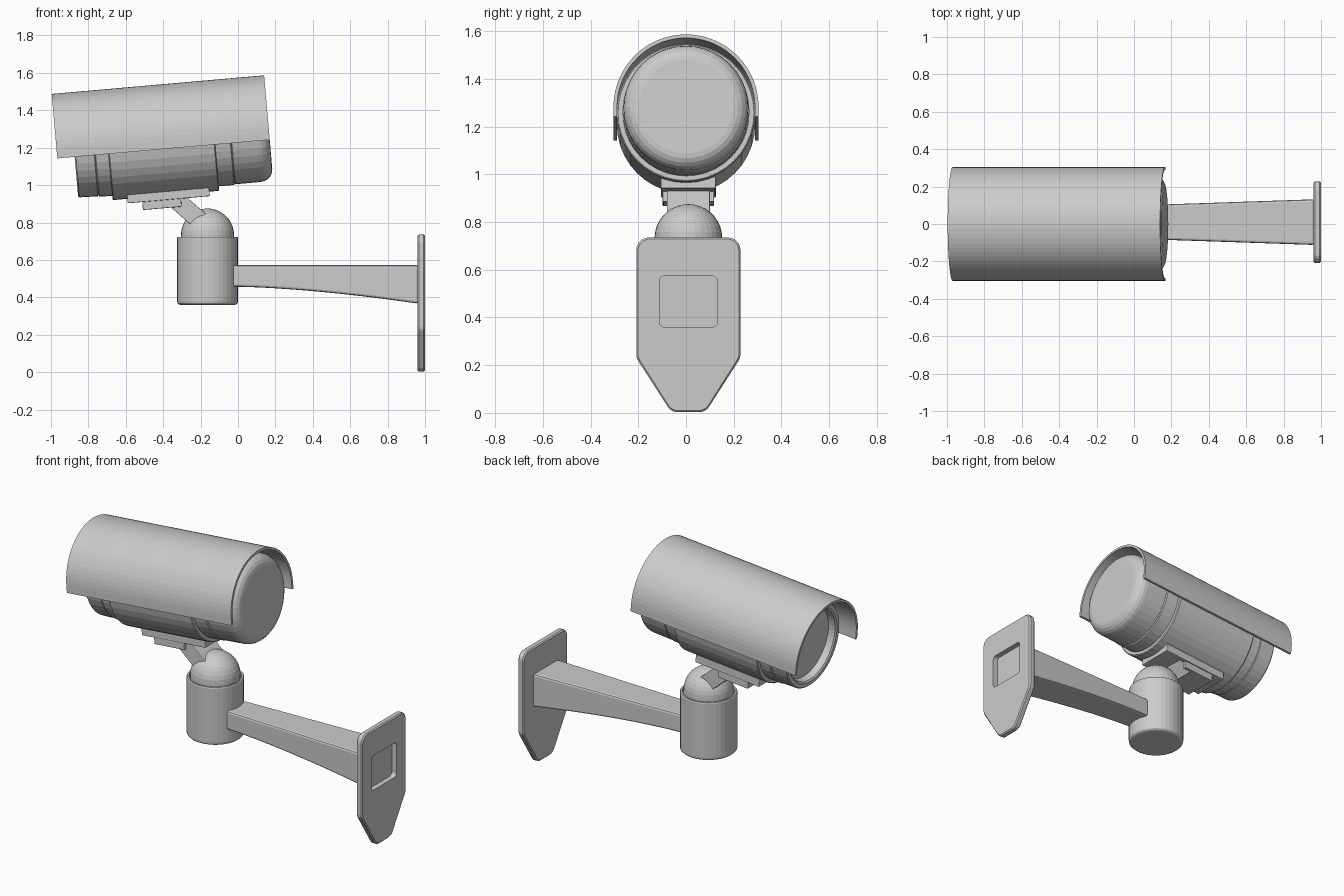
import bpy, bmesh, math
from mathutils import Matrix, Vector

if "Cube" in bpy.data.objects:
    bpy.data.objects.remove(bpy.data.objects["Cube"])

YC = 0.01                                   # centre line of the wall bracket
TILT = Matrix.Translation((0.166, 0, 1.284)) @ Matrix.Rotation(math.radians(-5), 4, 'Y')


def make(name, rings, matrix=Matrix(), bevel=0.0, segs=2):
    """Skin a list of equal-length closed loops and cap both ends."""
    bm = bmesh.new()
    loops = [[bm.verts.new(p) for p in ring] for ring in rings]
    n = len(loops[0])
    for a, b in zip(loops, loops[1:]):
        for i in range(n):
            j = (i + 1) % n
            bm.faces.new((a[i], a[j], b[j], b[i]))
    bm.faces.new(loops[0][::-1])
    bm.faces.new(loops[-1])
    bmesh.ops.recalc_face_normals(bm, faces=bm.faces)
    bm.transform(matrix)
    me = bpy.data.meshes.new(name)
    bm.to_mesh(me)
    bm.free()
    ob = bpy.data.objects.new(name, me)
    bpy.context.collection.objects.link(ob)
    if bevel:
        m = ob.modifiers.new("bevel", 'BEVEL')
        m.width, m.segments = bevel, segs
        m.limit_method, m.angle_limit = 'ANGLE', math.radians(40)
    return ob


def lathe(name, profile, n, matrix=Matrix()):
    """Revolve (position, radius) points about the local x axis."""
    ang = [2 * math.pi * i / n for i in range(n)]
    return make(name, [[(s, r * math.cos(a), r * math.sin(a)) for a in ang]
                       for s, r in profile], matrix)


def box(name, x, y, z, matrix=Matrix(), bevel=0.0):
    return make(name, [[(px, y[0], z[0]), (px, y[1], z[0]), (px, y[1], z[1]), (px, y[0], z[1])]
                       for px in x], matrix, bevel)


def rounded(points, radius, steps=5):
    """Round the corners of a closed 2D polygon."""
    out = []
    for i, p in enumerate(points):
        p = Vector(p)
        a = (Vector(points[i - 1]) - p).normalized()
        b = (Vector(points[(i + 1) % len(points)]) - p).normalized()
        half = a.angle(b) / 2
        c = p + (a + b).normalized() * radius / math.sin(half)
        v0 = p + a * radius / math.tan(half) - c
        v1 = p + b * radius / math.tan(half) - c
        for k in range(steps + 1):
            out.append(c + v0.lerp(v1, k / steps).normalized() * radius)
    return out


# Camera body: recessed front window, stepped rings, rounded rear cap
rear = [(-0.065 + 0.065 * math.sin(t), 0.197 + 0.065 * math.cos(t))
        for t in [math.pi / 2 * k / 5 for k in range(6)]]
lathe("camera_body", [
    (-1.00, 0.215), (-1.04, 0.222), (-1.047, 0.232), (-1.047, 0.254), (-1.04, 0.26),
    (-0.942, 0.263), (-0.938, 0.257), (-0.934, 0.266), (-0.865, 0.267), (-0.865, 0.285),
    (-0.86, 0.29), (-0.298, 0.29), (-0.293, 0.285), (-0.293, 0.266), (-0.211, 0.266),
    (-0.207, 0.258), (-0.203, 0.263)] + rear, 40, TILT)

# Sun shroud: half-round hood with short straight sides
RO, RI, DROP = 0.304, 0.289, -0.042
arc = [math.pi * i / 36 for i in range(37)]
hood = [(RO, DROP)] + [(RO * math.cos(a), RO * math.sin(a)) for a in arc] + [(-RO, DROP)]
hood += [(-RI, DROP)] + [(RI * math.cos(a), RI * math.sin(a)) for a in arc[::-1]] + [(RI, DROP)]
make("sun_shroud", [[(s, y, z) for y, z in hood] for s in (-1.14, 0.0)], TILT)

# Mounting plates under the body
box("upper_mount_plate", (-0.786, -0.345), (YC - 0.115, YC + 0.115), (-0.314, -0.265), TILT, 0.004)
box("lower_mount_plate", (-0.708, -0.50), (YC - 0.108, YC + 0.108), (-0.357, -0.31), TILT, 0.004)

# Slanted neck entering the ball
neck = [(-0.38, 0.90), (-0.262, 0.796), (-0.19, 0.73), (-0.11, 0.795), (-0.182, 0.855), (-0.285, 0.945)]
make("neck", [[(x, y, z) for x, z in neck] for y in (YC - 0.09, YC + 0.09)], bevel=0.004)

# Ball joint and upright post, revolved about a vertical axis
POST = Matrix.Translation((-0.163, YC, 0)) @ Matrix.Rotation(math.radians(-90), 4, 'Y')
ball = [(0.70, 0.142)] + [(0.733 + 0.142 * math.sin(t), max(0.142 * math.cos(t), 0.002))
                          for t in [math.pi / 2 * k / 9 for k in range(10)]]
lathe("ball_joint", ball, 32, POST)
lathe("post", [(0.36, 0.145), (0.363, 0.154), (0.37, 0.161), (0.38, 0.163), (0.717, 0.163),
               (0.722, 0.160), (0.722, 0.150), (0.712, 0.147), (0.712, 0.14)], 36, POST)

# Arm: widens and deepens toward the wall
stations = []
for k in range(11):
    u = k / 10
    x, w, low = -0.03 + 0.995 * u, 0.088 + 0.034 * u, 0.457 - 0.091 * u ** 1.6
    stations.append([(x, YC - w, low), (x, YC + w, low), (x, YC + w, 0.572), (x, YC - w, 0.572)])
make("arm", stations, bevel=0.012)

# Wall plate with a square recess in its back
outline = rounded([(-0.218, 0.735), (-0.218, 0.23), (-0.072, 0.003), (0.072, 0.003),
                   (0.218, 0.23), (0.218, 0.735)], 0.05)
layers = [(0.96, 0.97), (0.967, 1.0), (0.993, 1.0), (1.0, 0.97)]
plate = make("wall_plate", [[(x, YC + y * f, 0.4 + (z - 0.4) * (1 - (1 - f) * 0.6) - 0.0)
                             for y, z in outline] for x, f in layers])
hole = rounded([(-0.122, 0.36), (0.122, 0.36), (0.122, 0.574), (-0.122, 0.574)], 0.02, 3)
cutter = make("recess_cutter", [[(x, YC + y, z) for y, z in hole] for x in (0.968, 1.05)])
cutter.hide_render = True
cutter.hide_set(True)
cut = plate.modifiers.new("recess", 'BOOLEAN')
cut.operation, cut.object, cut.solver = 'DIFFERENCE', cutter, 'EXACT'
